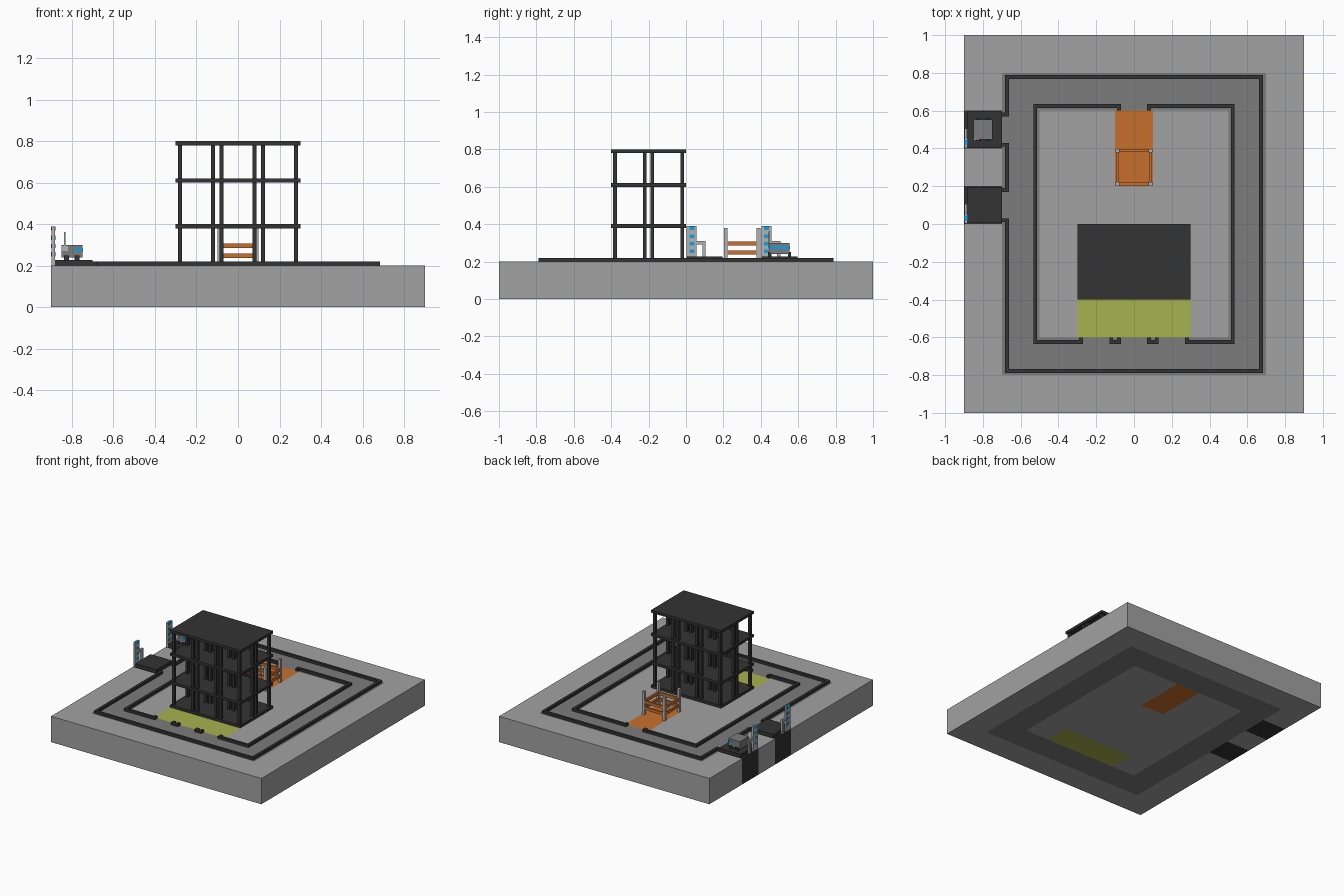
import bpy, bmesh
from mathutils import Matrix, Vector

if "Cube" in bpy.data.objects:
    bpy.data.objects.remove(bpy.data.objects["Cube"])


def material(name, r, g, b):
    m = bpy.data.materials.new(name)
    m.diffuse_color = (r, g, b, 1)
    m.use_nodes = True
    m.node_tree.nodes["Principled BSDF"].inputs["Base Color"].default_value = m.diffuse_color
    return m


LIGHT = material("concrete", 0.36, 0.36, 0.36)
ROAD = material("asphalt", 0.2, 0.2, 0.2)
DARK = material("charcoal", 0.033, 0.033, 0.033)
ORANGE = material("orange", 0.58, 0.16, 0.027)
GREEN = material("grass", 0.38, 0.45, 0.077)
BLUE = material("blue", 0.01, 0.35, 0.75)
PALE = material("pale_grey", 0.45, 0.45, 0.45)


def boxes(name, mat, items):
    """One object from boxes given as (x0, x1, y0, y1, z0, z1)."""
    bm = bmesh.new()
    for x0, x1, y0, y1, z0, z1 in items:
        size = Matrix.Diagonal((x1 - x0, y1 - y0, z1 - z0, 1))
        mid = Vector((x0 + x1, y0 + y1, z0 + z1)) / 2
        bmesh.ops.create_cube(bm, size=1, matrix=Matrix.Translation(mid) @ size)
    me = bpy.data.meshes.new(name)
    bm.to_mesh(me)
    bm.free()
    me.materials.append(mat)
    ob = bpy.data.objects.new(name, me)
    bpy.context.collection.objects.link(ob)
    return ob


def ground(name, mat, rects):
    return boxes(name, mat, [(*r, 0, 0.2) for r in rects])


# Ground blocks, all flush at z = 0.2
ground("outer_ground", LIGHT, [
    (-0.9, 0.9, -1, -0.8), (-0.9, 0.9, 0.8, 1), (0.7, 0.9, -0.8, 0.8),
    (-0.9, -0.7, -0.8, 0), (-0.9, -0.7, 0.2, 0.4), (-0.9, -0.7, 0.6, 0.8)])
ground("ring_road", ROAD, [
    (-0.7, 0.7, -0.8, -0.6), (-0.7, 0.7, 0.6, 0.8),
    (-0.7, -0.5, -0.6, 0.6), (0.5, 0.7, -0.6, 0.6)])
ground("courtyard", LIGHT, [
    (-0.5, -0.3, -0.6, -0.4), (0.3, 0.5, -0.6, -0.4), (-0.5, 0.5, -0.4, 0.2),
    (-0.5, -0.1, 0.2, 0.6), (0.1, 0.5, 0.2, 0.6)])
ground("lawn", GREEN, [(-0.3, 0.3, -0.6, -0.4)])
ground("play_area", ORANGE, [(-0.1, 0.1, 0.2, 0.6)])
ground("parking_bays", DARK, [(-0.9, -0.7, y, y + 0.2) for y in (0, 0.4)])
boxes("bay_decks", DARK, [(-0.885, -0.7, y + 0.005, y + 0.195, 0.2, 0.228)
                          for y in (0, 0.4)])


# Kerbs: axis-aligned runs 0.02 wide
def kerb(name, paths, h=0.01):
    items = []
    for p in paths:
        for (xa, ya), (xb, yb) in zip(p, p[1:]):
            items.append((min(xa, xb) - h, max(xa, xb) + h,
                          min(ya, yb) - h, max(ya, yb) + h, 0.2, 0.22))
    return boxes(name, DARK, items)


ox, oy, ix, iy = 0.673, 0.778, 0.523, 0.624
kerb("outer_kerb", [
    [(-0.69, 0.58), (-ox, 0.58), (-ox, oy), (ox, oy), (ox, -oy), (-ox, -oy),
     (-ox, 0.02), (-0.69, 0.02)],
    [(-0.69, 0.18), (-ox, 0.18), (-ox, 0.42), (-0.69, 0.42)]])
inner = []
for s in (-1, 1):
    inner.append([(s * 0.08, 0.61), (s * 0.08, iy), (s * ix, iy), (s * ix, -iy),
                  (s * 0.28, -iy), (s * 0.28, -0.61)])
    inner.append([(s * 0.08, -0.61), (s * 0.08, -iy), (s * 0.12, -iy),
                  (s * 0.12, -0.61)])
kerb("inner_kerb", inner)

# Open-frame building: slabs and a grid of columns
boxes("floor_slabs", DARK, [(-0.3, 0.3, -0.4, 0, z, z + 0.02)
                            for z in (0.2, 0.38, 0.6, 0.78)])
boxes("building_columns", DARK, [
    (x - 0.01, x + 0.01, y - 0.01, y + 0.01, z0, z1)
    for x in (-0.28, -0.12, -0.08, 0.08, 0.12, 0.28)
    for y in (-0.38, -0.22, -0.18, -0.02)
    for z0, z1 in ((0.22, 0.38), (0.4, 0.6), (0.62, 0.78))])

# Climbing frame on the play area
boxes("frame_posts", PALE, [(x - 0.01, x + 0.01, y - 0.01, y + 0.01, 0.2, 0.38)
                            for x in (-0.088, 0.088) for y in (0.212, 0.388)])
rails = []
for z in (0.238, 0.286):
    rails += [(-0.078, 0.078, y - 0.007, y + 0.007, z, z + 0.022) for y in (0.212, 0.388)]
    rails += [(x - 0.007, x + 0.007, 0.222, 0.378, z, z + 0.022) for x in (-0.088, 0.088)]
boxes("frame_rails", ORANGE, rails)

# Charging posts with lights and a hose arm
for n, y in enumerate((0, 0.4), 1):
    boxes(f"charger_post_{n}", PALE, [(-0.898, -0.882, y + 0.003, y + 0.057, 0.2, 0.389)])
    boxes(f"charger_lights_{n}", BLUE, [
        (-0.9, -0.88, y + 0.018, y + 0.045, z - 0.01, z + 0.01)
        for z in (0.255, 0.295, 0.335, 0.38)])
    boxes(f"charger_arm_{n}", PALE, [
        (-0.898, -0.884, y + 0.057, y + 0.105, 0.292, 0.31),
        (-0.898, -0.884, y + 0.087, y + 0.105, 0.2, 0.292)])

# Parked car
boxes("car_body", ROAD, [(-0.85, -0.75, 0.447, 0.553, 0.24, 0.3)])
boxes("car_wheels", DARK, [(x - 0.012, x + 0.012, y - 0.008, y + 0.008, 0.228, 0.25)
                           for x in (-0.825, -0.775) for y in (0.447, 0.553)])
boxes("car_windows", BLUE, [(-0.79, -0.747, 0.444, 0.556, 0.268, 0.283)])
boxes("car_charge_port", PALE, [(-0.85, -0.82, 0.441, 0.449, 0.27, 0.296),
                                (-0.837, -0.83, 0.441, 0.448, 0.296, 0.362)])
